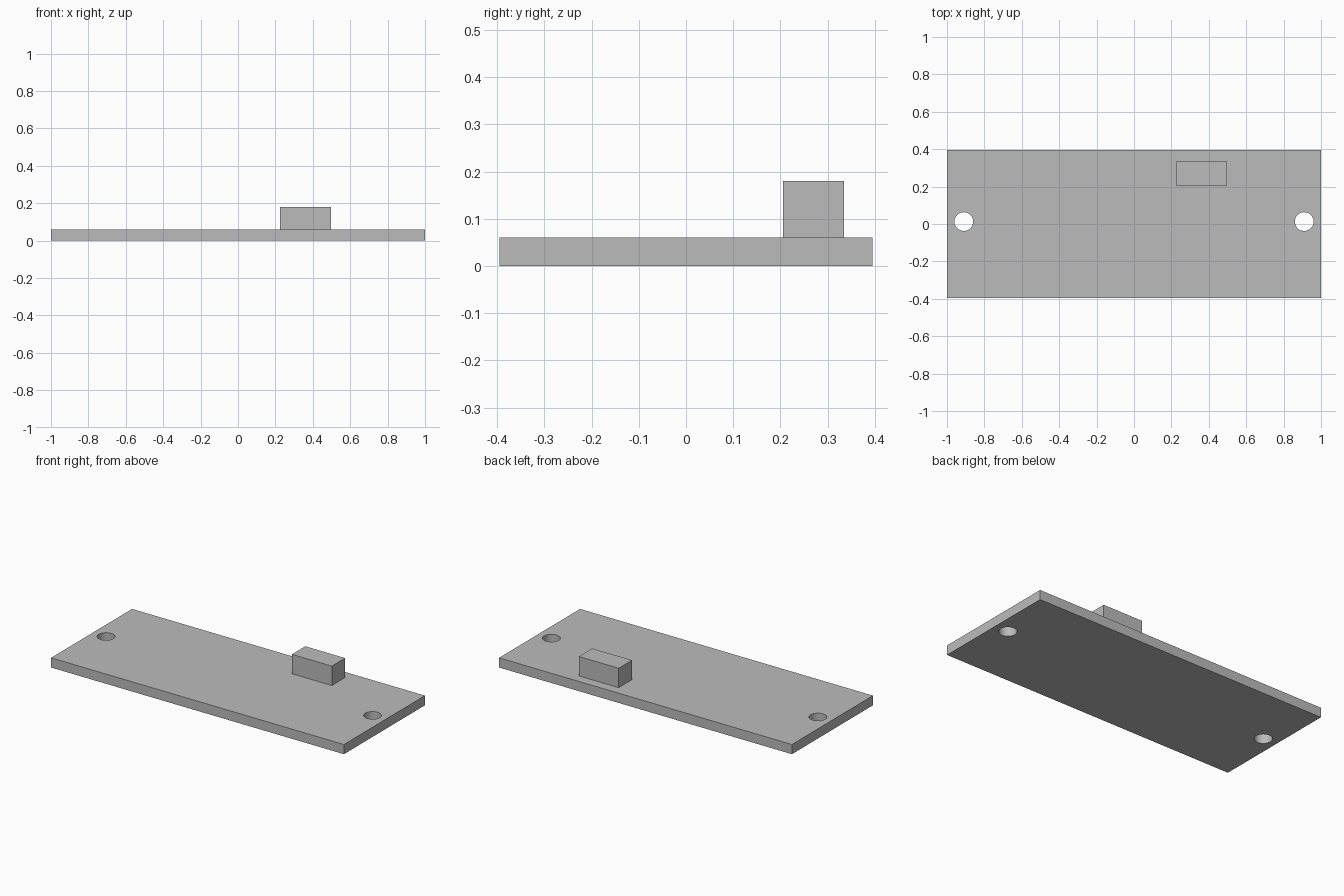
import bpy

default = bpy.data.objects.get("Cube")
if default:
    bpy.data.objects.remove(default, do_unlink=True)

# Single grey finish
grey = bpy.data.materials.new("plain_grey")
grey.use_nodes = True
colour = (0.5, 0.5, 0.5, 1)
grey.diffuse_color = colour
grey.node_tree.nodes["Principled BSDF"].inputs["Base Color"].default_value = colour


def box(name, low, high):
    """Axis-aligned box between two corners."""
    centre = [(a + b) / 2 for a, b in zip(low, high)]
    bpy.ops.mesh.primitive_cube_add(size=1, location=centre)
    obj = bpy.context.object
    obj.name = name
    obj.scale = [b - a for a, b in zip(low, high)]
    bpy.ops.object.transform_apply(location=False, rotation=False, scale=True)
    obj.data.materials.append(grey)
    return obj


# Flat base plate and the raised block near its back edge
plate = box("base_plate", (-1, -0.395, 0), (1, 0.395, 0.06))
block = box("raised_block", (0.225, 0.205, 0.06), (0.497, 0.335, 0.18))

# Round mounting hole through each end of the plate
for side, label in ((-1, "right"), (1, "left")):
    bpy.ops.mesh.primitive_cylinder_add(
        vertices=48, radius=0.05, depth=0.3, location=(side * 0.91, 0.013, 0.03))
    cutter = bpy.context.object
    cutter.name = f"{label}_hole_cutter"
    cutter.data.materials.append(grey)
    cut = plate.modifiers.new(f"{label}_hole", 'BOOLEAN')
    cut.operation = 'DIFFERENCE'
    cut.solver = 'EXACT'
    cut.object = cutter
    bpy.ops.object.select_all(action='DESELECT')
    plate.select_set(True)
    bpy.context.view_layer.objects.active = plate
    bpy.ops.object.modifier_apply(modifier=cut.name)
    bpy.data.objects.remove(cutter, do_unlink=True)

# Smooth hole walls, crisp plate edges
bpy.ops.object.shade_smooth_by_angle(angle=0.6)
